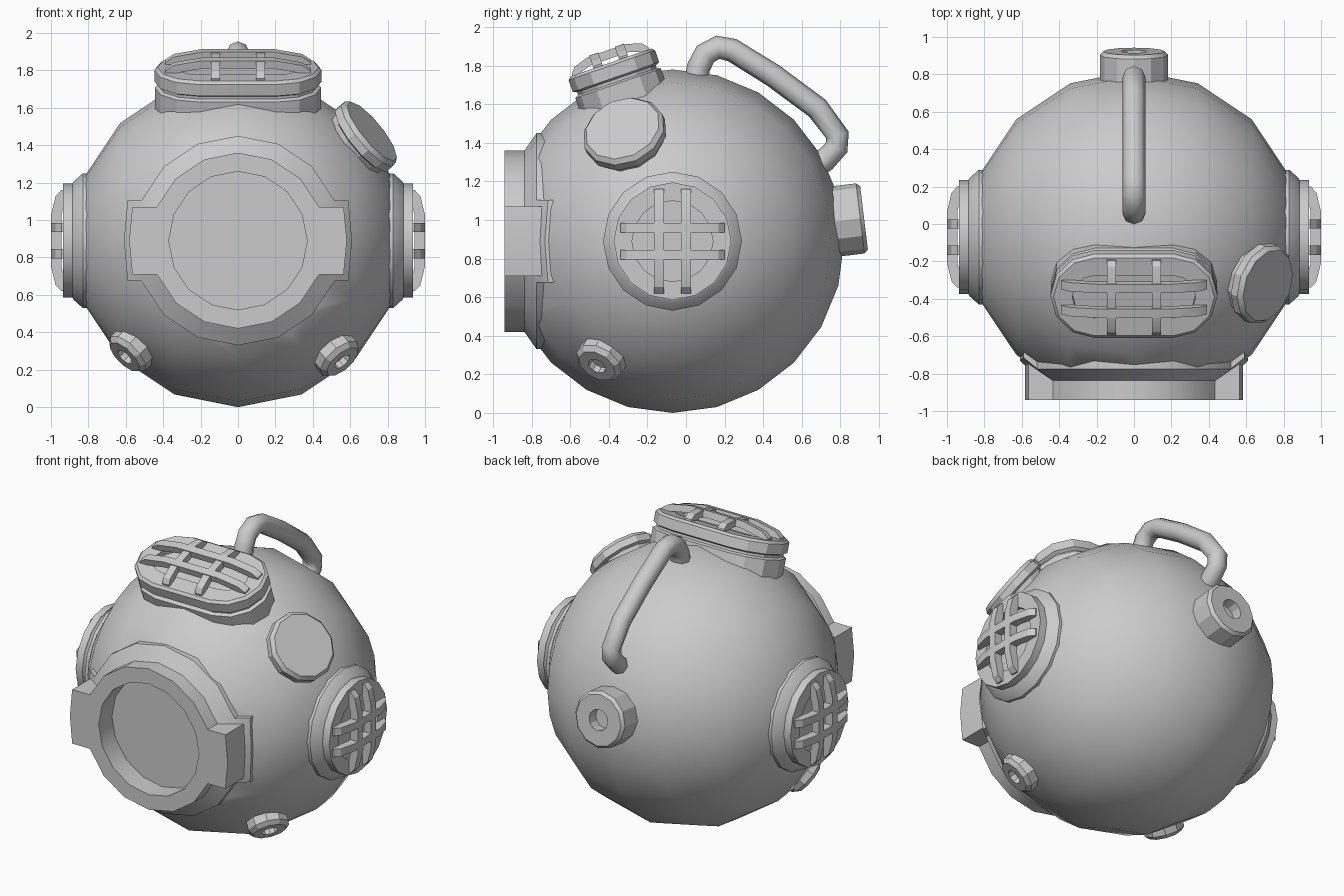
import bpy, bmesh
from math import sin, cos, pi, radians, sqrt, copysign
from mathutils import Vector, Matrix

if "Cube" in bpy.data.objects:
    bpy.data.objects.remove(bpy.data.objects["Cube"])

C = Vector((0, -0.07, 0.89))   # centre of the helmet sphere
R = 0.89


def finish(bm, name, angle=25):
    bmesh.ops.remove_doubles(bm, verts=bm.verts, dist=1e-5)
    bmesh.ops.recalc_face_normals(bm, faces=bm.faces)
    me = bpy.data.meshes.new(name)
    bm.to_mesh(me)
    bm.free()
    ob = bpy.data.objects.new(name, me)
    bpy.context.collection.objects.link(ob)
    bpy.ops.object.select_all(action='DESELECT')
    ob.select_set(True)
    bpy.context.view_layer.objects.active = ob
    bpy.ops.object.shade_smooth_by_angle(angle=radians(angle))
    return ob


def frame(d):
    """Local frame at the sphere centre whose z axis points along d."""
    z = Vector(d).normalized()
    x = Vector((0, 0, 1)).cross(z).normalized()
    y = z.cross(x)
    return Matrix.Translation(C) @ Matrix((x, y, z)).transposed().to_4x4()


def loft(name, d, rings, cap_start=False, cap_end=False):
    """Skin closed rings of local points, along direction d."""
    bm = bmesh.new()
    m = frame(d)
    vs = [[bm.verts.new(m @ Vector(p)) for p in ring] for ring in rings]
    n = len(vs[0])
    for a, b in zip(vs, vs[1:]):
        for i in range(n):
            j = (i + 1) % n
            bm.faces.new((a[i], a[j], b[j], b[i]))
    if cap_start:
        bm.faces.new(vs[0])
    if cap_end:
        bm.faces.new(vs[-1])
    return finish(bm, name)


def lathe(name, d, profile, n=16):
    rings = [[(r * cos(2 * pi * k / n), r * sin(2 * pi * k / n), h) for k in range(n)]
             for r, h in profile]
    return loft(name, d, rings, cap_end=True)


def guard_bar(name, d, off, length, base, top, thick, across=False, w=0.05):
    """Arched strip standing over a window."""
    arch = [(-1, 0), (-0.88, 0.55), (-0.5, 1), (0.5, 1), (0.88, 0.55), (1, 0)]
    rings = []
    for t, k in arch:
        h = base + (top - base) * k
        ring = [(t * length, off + s * w / 2, h - q)
                for s, q in ((-1, 0), (1, 0), (1, thick), (-1, thick))]
        rings.append([(v, u, z) for u, v, z in ring] if across else ring)
    return loft(name, d, rings, True, True)


# Helmet shell: sphere with its poles at the sides, cut flat behind the front window
bm = bmesh.new()
bmesh.ops.create_uvsphere(bm, u_segments=24, v_segments=8, radius=R,
                          matrix=Matrix.Rotation(pi / 2, 4, 'Y'))
cut = bmesh.ops.bisect_plane(bm, geom=bm.verts[:] + bm.edges[:] + bm.faces[:],
                             plane_co=(0, -0.73, 0), plane_no=(0, -1, 0), clear_outer=True)
bmesh.ops.contextual_create(bm, geom=[e for e in cut['geom_cut']
                                      if isinstance(e, bmesh.types.BMEdge)])
bmesh.ops.translate(bm, verts=bm.verts, vec=C)
finish(bm, "helmet_shell", 30)


# Front window: 16-sided frame with two side tabs and a flange that hugs the shell
def tabbed(r, tab=None, mid=None, h=None, hug=0.9):
    pts = []
    for k in range(16):
        c, s = cos(pi * k / 8), sin(pi * k / 8)
        corner = (r * c, r * s)
        side = (copysign(tab, c), r * s) if tab else corner
        if k in (7, 15):
            pts += [corner, side]
        elif k in (1, 9):
            pts += [side, corner]
        elif k in (0, 8) and tab:
            pts.append((copysign(mid, c), 0))
        else:
            pts.append(corner)
    return [(x, y, h if h else sqrt(hug * hug - x * x - y * y)) for x, y in pts]


loft("front_window_frame", (0, -1, 0), [
    tabbed(0.37, h=0.725), tabbed(0.37, h=0.87),
    tabbed(0.47, 0.565, 0.582, h=0.87), tabbed(0.47, 0.565, 0.582),
    tabbed(0.56, 0.59, 0.61), tabbed(0.56, 0.59, 0.61, hug=0.86)])

# Side windows with crossed guard bars
for side, sx in (("left", -1), ("right", 1)):
    d = (sx, 0, 0)
    lathe(side + "_window", d, [(0.36, 0.77), (0.36, 0.83), (0.315, 0.88), (0.305, 0.885),
                                (0.305, 0.935), (0.21, 0.935), (0.21, 0.895)])
    for i, off in enumerate((-0.07, 0.07)):
        guard_bar(f"{side}_guard_horizontal_{i}", d, off, 0.27, 0.945, 1.0, 0.055)
        guard_bar(f"{side}_guard_vertical_{i}", d, off, 0.27, 0.945, 1.0, 0.055, True)


# Top window: oblong, tilted forward, with guard bars
def stadium(w, h, a=0.21):
    return [(w * cos(t) + copysign(a, sx), w * sin(t), h)
            for sx, start in ((1, -pi / 2), (-1, pi / 2))
            for t in [start + pi * k / 6 for k in range(7)]]


top = (0, -0.326, 0.946)
loft("top_window", top, [stadium(w, h) for w, h in (
    (0.235, 0.68), (0.235, 0.865), (0.215, 0.875), (0.215, 0.89), (0.237, 0.9),
    (0.237, 0.965), (0.22, 0.98), (0.12, 0.98), (0.12, 0.94))], cap_end=True)
for i in (-1, 1):
    guard_bar(f"top_guard_long_{i}", top, 0.07 * i, 0.39, 0.99, 1.05, 0.045)
    guard_bar(f"top_guard_cross_{i}", top, 0.12 * i, 0.21, 0.99, 1.045, 0.045, True)

# Round lamp on the upper right
lathe("lamp", (0.717, -0.26, 0.585), [(0.19, 0.82), (0.2, 0.88), (0.22, 0.89),
                                      (0.22, 0.935), (0.2, 0.96)], 12)

# Two small valves low at the front, one hose socket at the back
for name, d in (("left_valve", (-0.604, -0.36, -0.62)), ("right_valve", (0.556, -0.39, -0.645))):
    lathe(name, d, [(0.13, 0.84), (0.13, 0.915), (0.105, 0.94), (0.05, 0.94), (0.05, 0.9)], 10)
lathe("hose_socket", (0, 0.99, 0.12), [(0.183, 0.8), (0.183, 0.98), (0.165, 1.0),
                                       (0.068, 1.0), (0.068, 0.93)], 12)

# Carrying handle: bent pipe
path = [(0.05, 1.71), (0.065, 1.79), (0.1, 1.86), (0.165, 1.895), (0.24, 1.88), (0.45, 1.75),
        (0.68, 1.58), (0.785, 1.44), (0.78, 1.375), (0.72, 1.31), (0.66, 1.27)]
cu = bpy.data.curves.new("carrying_handle", 'CURVE')
cu.dimensions = '3D'
cu.bevel_depth = 0.061
cu.bevel_resolution = 2
cu.use_fill_caps = True
sp = cu.splines.new('POLY')
sp.points.add(len(path) - 1)
for p, (y, z) in zip(sp.points, path):
    p.co = (0, y, z, 1)
sp.use_smooth = True
bpy.context.collection.objects.link(bpy.data.objects.new("carrying_handle", cu))
